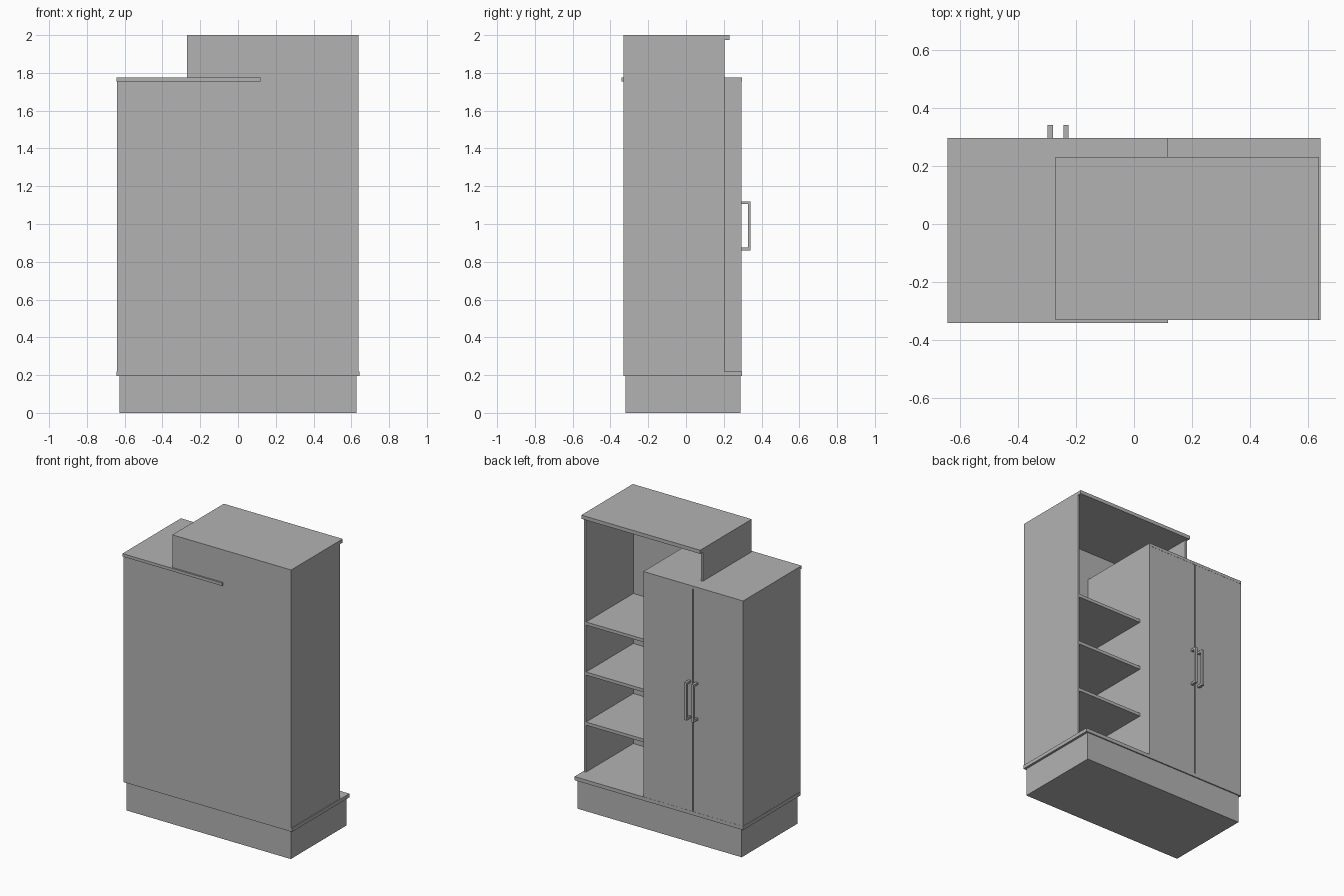
import bpy

cube = bpy.data.objects.get("Cube")
if cube:
    bpy.data.objects.remove(cube, do_unlink=True)

GREY = (0.45, 0.45, 0.45, 1.0)
grey = bpy.data.materials.new("plain grey")
grey.use_nodes = True
grey.diffuse_color = GREY
grey.node_tree.nodes["Principled BSDF"].inputs["Base Color"].default_value = GREY


def board(name, x, y, z):
    """Box given by its (low, high) range on each axis."""
    lows, highs = zip(x, y, z)
    bpy.ops.mesh.primitive_cube_add(
        size=1, location=[(a + b) / 2 for a, b in zip(lows, highs)])
    ob = bpy.context.object
    ob.name = name
    ob.scale = [b - a for a, b in zip(lows, highs)]
    bpy.ops.object.transform_apply(location=False, rotation=False, scale=True)
    ob.data.materials.append(grey)
    return ob


T = 0.015                       # panel thickness
BACK, FLOOR = -0.33, 0.22       # shared back plane and base board top
CAB_R, CAB_L = -0.641, 0.118    # cupboard sides
TALL_R, TALL_L = -0.27, 0.637   # shelf unit sides
CAB_TOP, TALL_TOP = 1.755, 1.975
TALL_FRONT, DOOR_BACK, DOOR_FRONT = 0.203, 0.28, 0.295
INNER = BACK + T

# Base
board("plinth", (-0.627, 0.627), (-0.32, 0.288), (0, 0.195))
board("base_board", (-0.643, 0.643), (BACK, 0.296), (0.195, FLOOR))

# Back panels
board("back_panel", (CAB_R, TALL_L), (BACK, INNER), (FLOOR, CAB_TOP))
board("upper_back_panel", (TALL_R, TALL_L), (BACK, INNER), (CAB_TOP, TALL_TOP))

# Cupboard
board("cupboard_right_side", (CAB_R, CAB_R + T), (INNER, DOOR_BACK), (FLOOR, CAB_TOP))
board("cupboard_left_side", (CAB_L - T, CAB_L), (INNER, DOOR_BACK), (FLOOR, CAB_TOP))
board("cupboard_top", (CAB_R - 0.002, CAB_L), (-0.341, 0.296), (CAB_TOP, 0.02 + CAB_TOP))

# Doors with bar handles, either side of the cupboard's middle
middle = (CAB_R + CAB_L) / 2
for side, s in (("right", -1), ("left", 1)):
    def span(a, b):
        return sorted((middle + s * a, middle + s * b))
    board(side + "_door", span(0.004, (CAB_L - CAB_R) / 2),
          (DOOR_BACK, DOOR_FRONT), (FLOOR, CAB_TOP))
    grip = span(0.018, 0.036)
    board(side + "_handle_grip", grip, (0.327, 0.341), (0.86, 1.12))
    for end, z in (("lower", 0.86), ("upper", 1.105)):
        board(f"{side}_handle_{end}_post", grip, (DOOR_FRONT, 0.327), (z, z + T))

# Open shelf unit
board("shelf_unit_left_side", (TALL_L - T, TALL_L), (INNER, TALL_FRONT), (FLOOR, TALL_TOP))
board("shelf_unit_right_side", (TALL_R, TALL_R + T), (INNER, TALL_FRONT),
      (CAB_TOP + 0.02, TALL_TOP))
board("shelf_unit_top", (TALL_R, TALL_L), (BACK, 0.231), (TALL_TOP, 2.0))
for i in range(3):
    top = FLOOR + 0.345 * (i + 1)
    board(f"shelf_{i + 1}", (CAB_L, TALL_L - T), (INNER, TALL_FRONT - 0.003), (top - 0.022, top))
